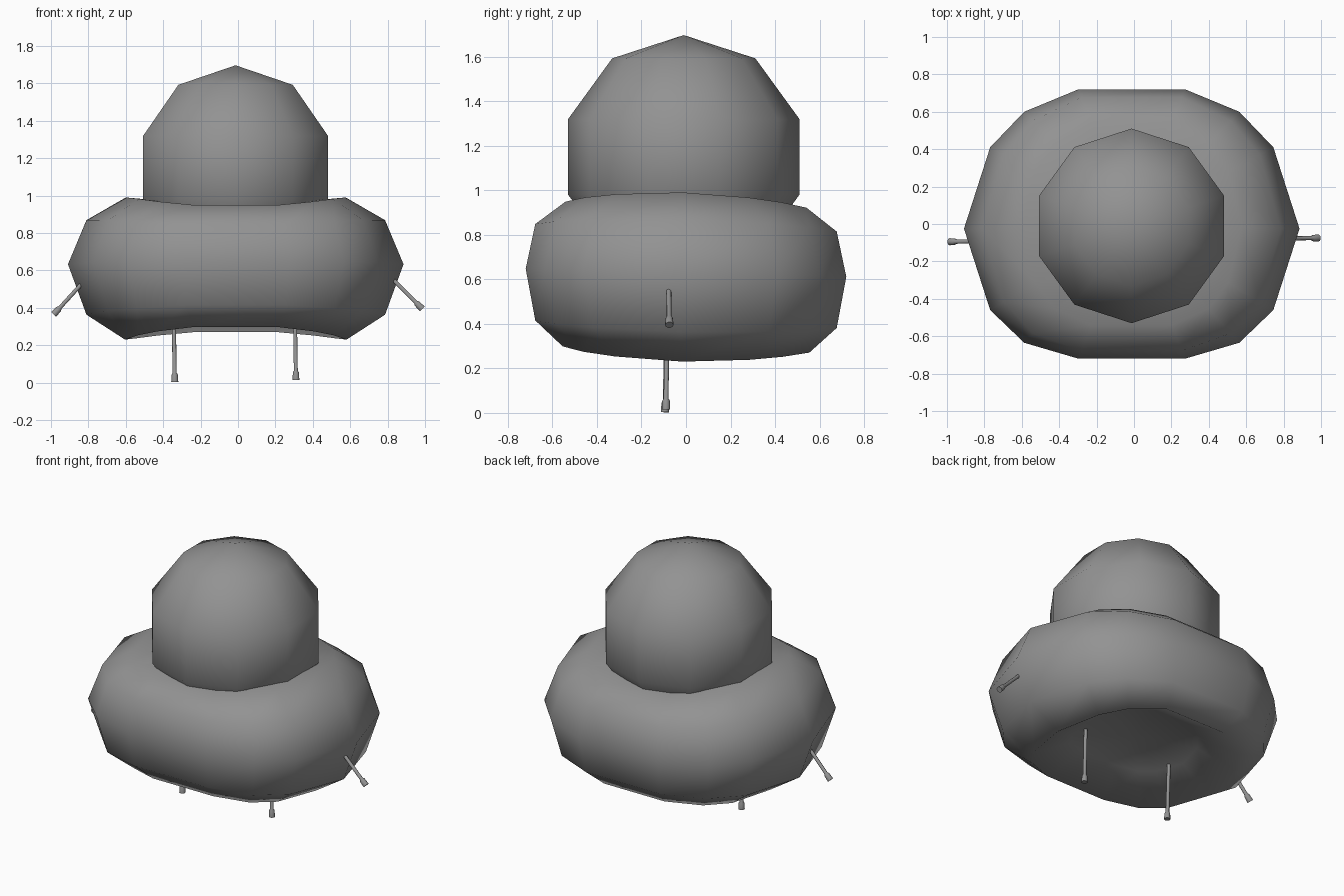
import bpy, bmesh, math
from mathutils import Vector

if "Cube" in bpy.data.objects:
    bpy.data.objects.remove(bpy.data.objects["Cube"])

grey = bpy.data.materials.new("dark_grey")
grey.diffuse_color = (0.29, 0.29, 0.29, 1)
grey.use_nodes = True
grey.node_tree.nodes["Principled BSDF"].inputs["Base Color"].default_value = grey.diffuse_color


def make(name, rings, bottom=None, top=None, smooth=True):
    """Skin closed rings of points; each end closes to a pole or a flat cap."""
    bm = bmesh.new()
    rows = [[bm.verts.new(p) for p in r] for r in rings]
    n = len(rows[0])
    for a, b in zip(rows, rows[1:]):
        for i in range(n):
            j = (i + 1) % n
            bm.faces.new((a[i], a[j], b[j], b[i]))
    for row, pole in ((rows[0], bottom), (rows[-1], top)):
        if pole is None:
            bm.faces.new(row)
        else:
            v = bm.verts.new(pole)
            for i in range(n):
                bm.faces.new((row[i], row[(i + 1) % n], v))
    bmesh.ops.recalc_face_normals(bm, faces=bm.faces)
    me = bpy.data.meshes.new(name)
    bm.to_mesh(me)
    bm.free()
    me.materials.append(grey)
    for p in me.polygons:
        p.use_smooth = smooth
    ob = bpy.data.objects.new(name, me)
    bpy.context.collection.objects.link(ob)
    return ob


# Plump saddle-shaped body: half outline mirrored, wrapped by a rounded section
half = [(0.285, -0.72), (0.575, -0.635), (0.757, -0.46), (0.897, -0.025),
        (0.757, 0.41), (0.575, 0.60), (0.285, 0.72)]
outline = half + [(-x, y) for x, y in reversed(half)]


def body_ring(front_scale, side_scale, height):
    pts = []
    for x, y in outline:
        c = (abs(x) / 0.897) ** 1.6
        s = front_scale + (side_scale - front_scale) * c
        z = 0.61 + height * (0.315 + 0.065 * c) - 0.025 * y * s
        pts.append((x * s - 0.012, y * s, z))
    return pts


# the underside rises behind its rim to a shallow hollow
section = [(0.48, 0.42, -0.64), (0.79, 0.66, -1), (0.95, 0.89, -0.65), (1, 1, 0.06),
           (0.95, 0.89, 0.68), (0.77, 0.655, 1), (0.38, 0.33, 0.93)]
make("body", [body_ring(*s) for s in section], (-0.01, 0, 0.41), (-0.01, 0, 0.92))

# Ten-sided round head
R, HC = 0.547, Vector((-0.013, -0.01, 1.15))
rings = []
for lat in (-54, -18, 18, 54):
    a = math.radians(lat)
    rings.append([HC + Vector((R * math.cos(a) * math.cos(t), R * math.cos(a) * math.sin(t),
                               R * math.sin(a)))
                  for t in (math.pi / 2 + k * math.tau / 10 for k in range(10))])
make("head", rings, HC - Vector((0, 0, R)), HC + Vector((0, 0, R)))


# Thin stick limbs with a small knob at the end
def limb(name, start, end):
    a, b = Vector(start), Vector(end)
    d = (b - a).normalized()
    q = d.to_track_quat('Z', 'Y')
    length = (b - a).length
    prof = [(0, 0.011), (length - 0.05, 0.011), (length - 0.04, 0.017), (length, 0.019)]
    rows = [[a + q @ Vector((r * math.cos(k * math.tau / 10), r * math.sin(k * math.tau / 10), h))
             for k in range(10)] for h, r in prof]
    ob = make(name, rows)
    bpy.context.view_layer.objects.active = ob
    ob.select_set(True)
    bpy.ops.object.shade_smooth_by_angle(angle=math.radians(40))
    ob.select_set(False)


limb("left_leg", (-0.345, -0.085, 0.45), (-0.338, -0.095, 0.003))
limb("right_leg", (0.303, -0.085, 0.45), (0.31, -0.09, 0.015))
limb("left_arm", (-0.78, -0.093, 0.59), (-0.985, -0.095, 0.365))
limb("right_arm", (0.76, -0.078, 0.62), (0.985, -0.075, 0.395))
